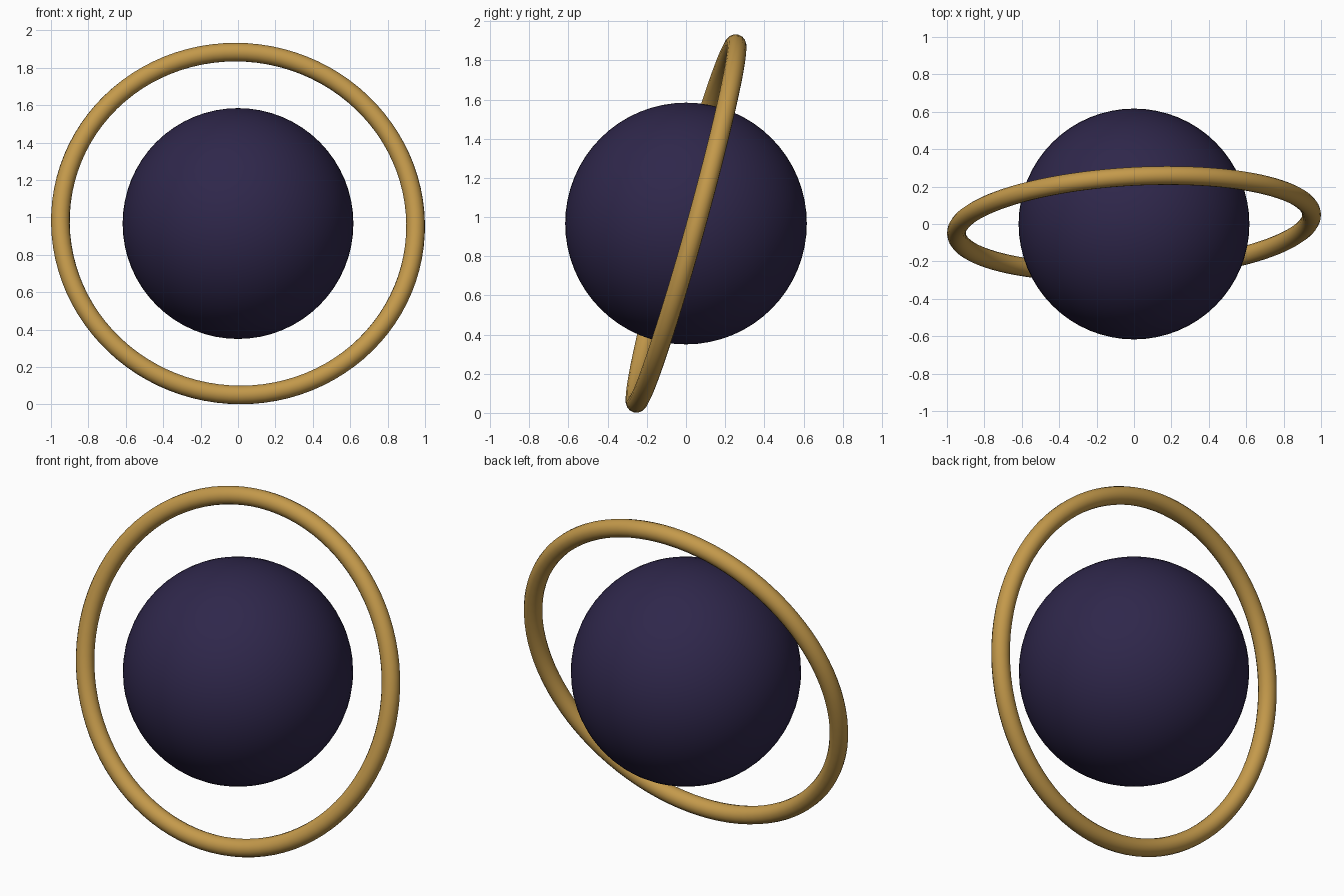
import bpy
from math import radians

if "Cube" in bpy.data.objects:
    bpy.data.objects.remove(bpy.data.objects["Cube"])

CENTRE = (0, 0, 0.967)


def finish(obj, name, color):
    obj.name = name
    mat = bpy.data.materials.new(name + "_material")
    mat.diffuse_color = (*color, 1)
    mat.use_nodes = True
    mat.node_tree.nodes["Principled BSDF"].inputs["Base Color"].default_value = mat.diffuse_color
    obj.data.materials.append(mat)
    bpy.ops.object.shade_smooth()


# Dark central ball
bpy.ops.mesh.primitive_uv_sphere_add(segments=64, ring_count=32,
                                     radius=0.617, location=CENTRE)
finish(bpy.context.object, "ball", (0.028, 0.02, 0.07))

# Tilted gold ring floating around the ball
bpy.ops.mesh.primitive_torus_add(major_segments=96, minor_segments=16,
                                 major_radius=0.951, minor_radius=0.05,
                                 location=CENTRE,
                                 rotation=(radians(-105.5), 0, radians(3.2)))
finish(bpy.context.object, "ring", (0.55, 0.32, 0.07))
